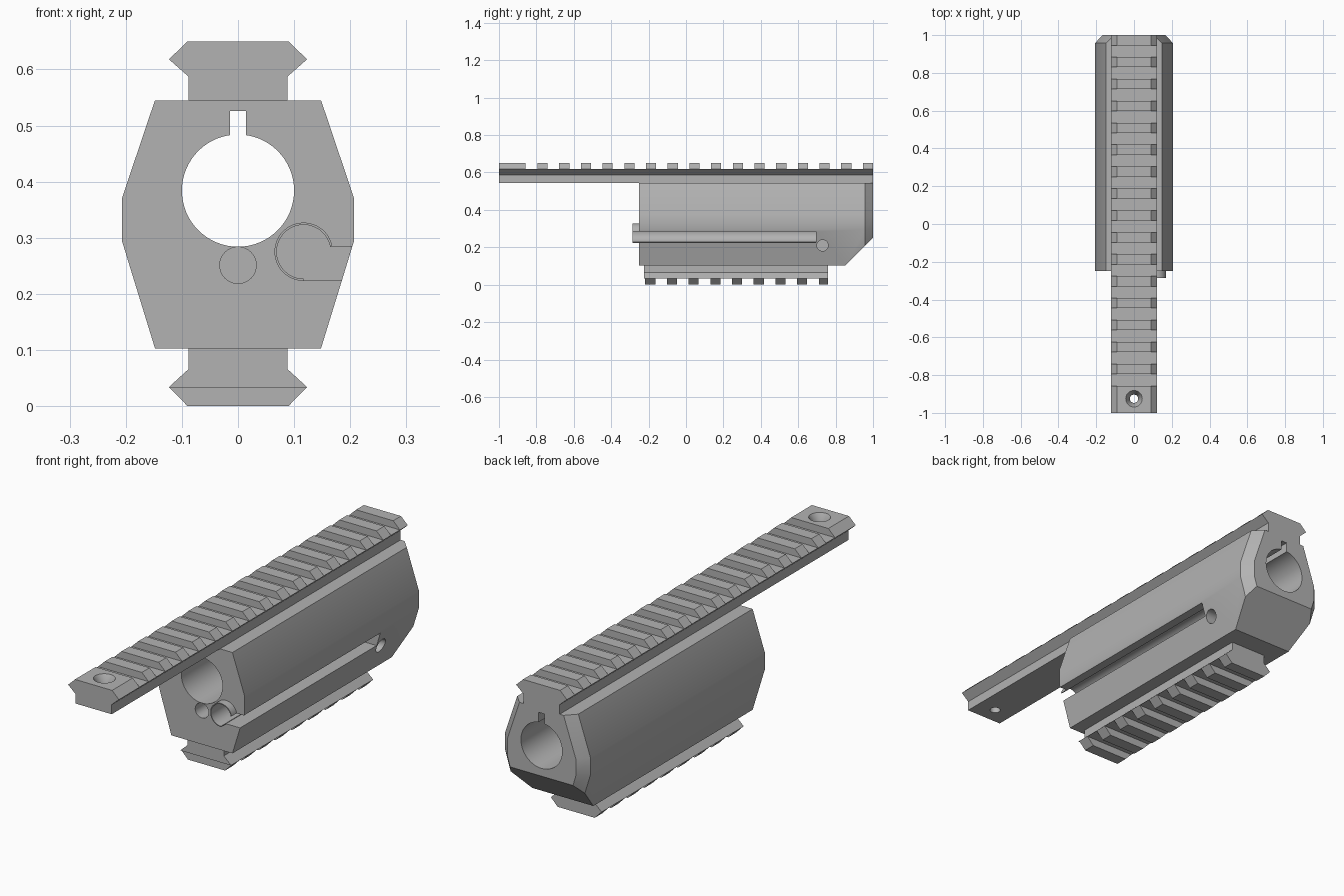
import bpy, bmesh
from math import cos, sin, pi, radians
from mathutils import Vector

if "Cube" in bpy.data.objects:
    bpy.data.objects.remove(bpy.data.objects["Cube"])

grey = bpy.data.materials.new("metal_grey")
grey.use_nodes = True
colour = (0.45, 0.45, 0.45, 1)
grey.diffuse_color = colour
grey.node_tree.nodes["Principled BSDF"].inputs["Base Color"].default_value = colour


def finish(name, bm):
    bmesh.ops.recalc_face_normals(bm, faces=bm.faces)
    mesh = bpy.data.meshes.new(name)
    bm.to_mesh(mesh)
    bm.free()
    ob = bpy.data.objects.new(name, mesh)
    bpy.context.collection.objects.link(ob)
    mesh.materials.append(grey)
    return ob


def add_loft(bm, sections):
    """Skin a closed solid through (y, outline) sections; outlines are x, z pairs."""
    rings = [[bm.verts.new((x, y, z)) for x, z in pts] for y, pts in sections]
    for a, b in zip(rings, rings[1:]):
        for i in range(len(a)):
            j = (i + 1) % len(a)
            bm.faces.new((a[i], a[j], b[j], b[i]))
    bm.faces.new(rings[0])
    bm.faces.new(rings[-1][::-1])


def prism(name, pts, *spans):
    bm = bmesh.new()
    for y0, y1 in spans:
        add_loft(bm, [(y0, pts), (y1, pts)])
    return finish(name, bm)


def arc(cx, cz, r, start=0, end=360, n=48):
    count = n if end - start == 360 else n + 1
    step = radians(end - start) / n
    return [(cx + r * cos(radians(start) + step * i),
             cz + r * sin(radians(start) + step * i)) for i in range(count)]


def rect(x0, x1, z0, z1):
    return [(x0, z0), (x1, z0), (x1, z1), (x0, z1)]


def mirrored(half):
    return half + [(-x, z) for x, z in reversed(half)]


def cone(name, r1, r2, depth, location, rotation=(0, 0, 0)):
    bpy.ops.mesh.primitive_cone_add(vertices=40, radius1=r1, radius2=r2, depth=depth,
                                    location=location, rotation=rotation)
    bpy.context.object.name = name
    return bpy.context.object


def cut(ob, *cutters):
    bpy.context.view_layer.objects.active = ob
    for c in cutters:
        mod = ob.modifiers.new("cut", 'BOOLEAN')
        mod.operation = 'DIFFERENCE'
        mod.solver = 'EXACT'
        mod.object = c
        bpy.ops.object.modifier_apply(modifier=mod.name)
        bpy.data.objects.remove(c)


# Main housing: faceted block with a tapered rear end
half = [(0.148, 0.103), (0.207, 0.295), (0.207, 0.37), (0.148, 0.545)]
outline = mirrored(half)
rear = mirrored([(x - 0.041, z) for x, z in half])
bm = bmesh.new()
add_loft(bm, [(-0.25, outline), (0.957, outline), (1.0, rear)])
# sloped cut under the rear end
cutoff = bmesh.ops.bisect_plane(bm, geom=bm.verts[:] + bm.edges[:] + bm.faces[:],
                                plane_co=Vector((0, 1, 0.25)),
                                plane_no=Vector((0, 1, -1)), clear_outer=True)
edges = [e for e in cutoff["geom_cut"] if isinstance(e, bmesh.types.BMEdge)]
bmesh.ops.edgeloop_fill(bm, edges=edges)
housing = finish("housing", bm)

# Bore with key slot, blind pin hole, side channel and cross hole
cut(housing,
    prism("bore_cutter", arc(0, 0.384, 0.1, n=64), (-0.4, 1.2)),
    prism("key_cutter", rect(-0.0145, 0.0145, 0.44, 0.526), (-0.4, 1.2)),
    prism("pin_cutter", arc(0, 0.251, 0.0325, n=32), (-0.4, 0.4)),
    prism("channel_cutter", arc(0.117, 0.275, 0.05), (-0.4, 0.695)),
    prism("slit_cutter", rect(0.117, 0.3, 0.2245, 0.284), (-0.4, 0.695)),
    cone("cross_hole_cutter", 0.03, 0.03, 0.2, (0.2, 0.73, 0.21), (0, pi / 2, 0)))

# Thin open sleeve lining the side channel and standing proud at the front
sleeve = prism("channel_sleeve",
               arc(0.117, 0.275, 0.052, 10, 270) + arc(0.117, 0.275, 0.048, 10, 270)[::-1],
               (-0.285, 0.695))

# Top rail with cross slots and a countersunk screw hole
top_rail = prism("top_rail",
                 mirrored([(0.088, 0.545), (0.088, 0.587), (0.123, 0.618), (0.09, 0.65)]),
                 (-1, 1))
pitch, tooth = 0.116, 0.054
starts = [-0.794 + pitch * i for i in range(16)]
slots = [(-0.857, starts[0])] + [(s + tooth, s + pitch) for s in starts[:-1]]
cut(top_rail,
    prism("top_slot_cutter", rect(-0.2, 0.2, 0.6185, 0.7), *slots),
    cone("screw_cutter", 0.022, 0.022, 0.3, (0, -0.925, 0.6)),
    cone("countersink_cutter", 0.022, 0.045, 0.04, (0, -0.925, 0.632)))

# Shorter bottom rail, the same shape upside down
bottom_rail = prism("bottom_rail",
                    mirrored([(0.088, 0.103), (0.088, 0.066), (0.123, 0.034), (0.09, 0)]),
                    (-0.224, 0.76))
starts = [-0.218 + pitch * i for i in range(9)]
slots = [(-0.3, starts[0])] + [(s + tooth, s + pitch) for s in starts[:-1]]
cut(bottom_rail, prism("bottom_slot_cutter", rect(-0.2, 0.2, -0.1, 0.0335), *slots))

# Smooth the round walls and keep the machined edges crisp
bpy.ops.object.select_all(action='DESELECT')
for ob in (housing, sleeve, top_rail, bottom_rail):
    ob.select_set(True)
bpy.context.view_layer.objects.active = housing
bpy.ops.object.shade_smooth_by_angle(angle=radians(30))
